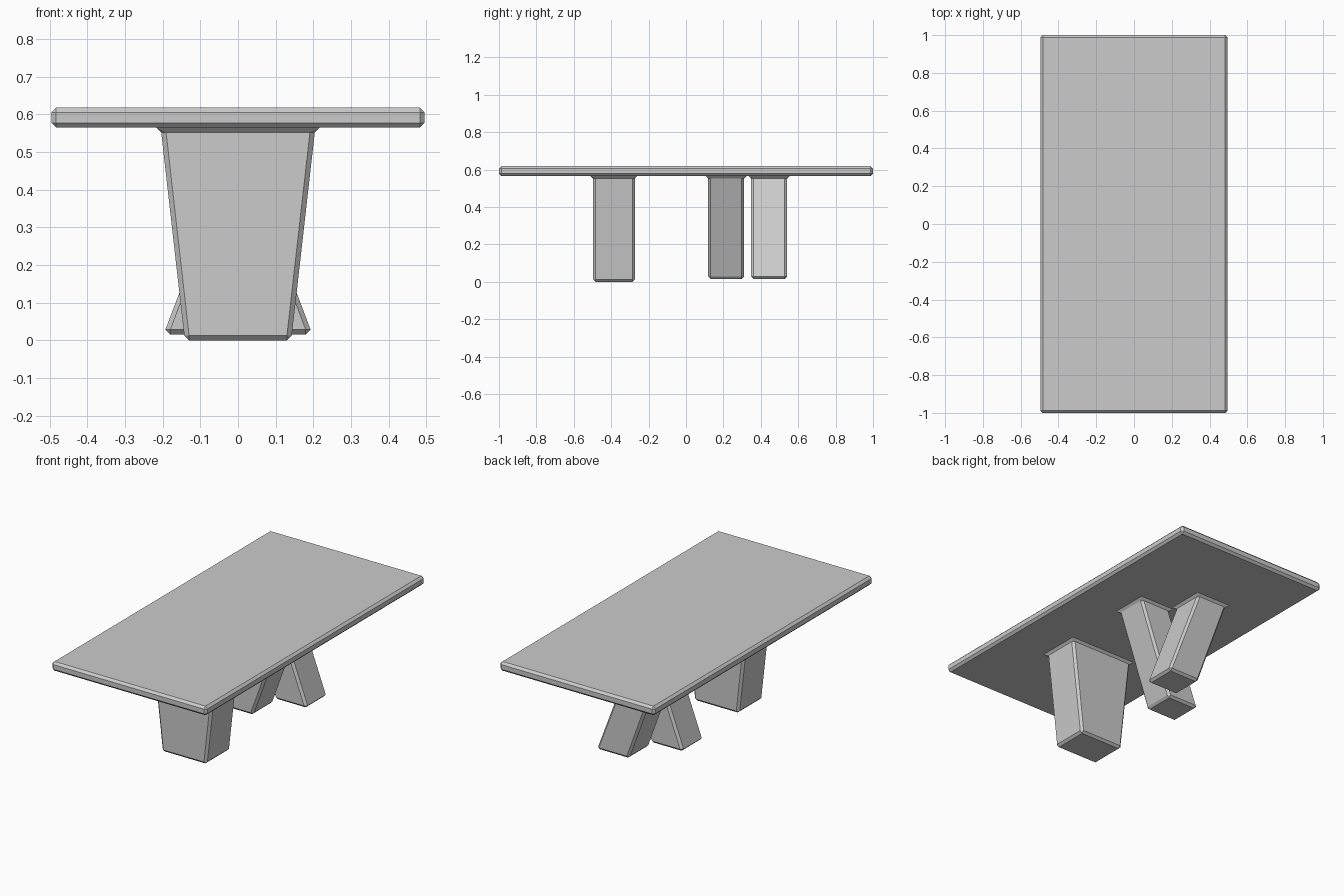
import bpy, bmesh

if "Cube" in bpy.data.objects:
    bpy.data.objects.remove(bpy.data.objects["Cube"])

C = 0.013  # chamfer width used everywhere


def make_object(name, bm):
    bmesh.ops.remove_doubles(bm, verts=bm.verts, dist=1e-5)
    bmesh.ops.recalc_face_normals(bm, faces=bm.faces)
    mesh = bpy.data.meshes.new(name)
    bm.to_mesh(mesh)
    bm.free()
    ob = bpy.data.objects.new(name, mesh)
    bpy.context.collection.objects.link(ob)
    return ob


def ring(bm, x0, x1, y0, y1, z, c):
    # rectangle with corners cut by c (c = 0 collapses to a plain rectangle)
    pts = [(x0 + c, y0), (x1 - c, y0), (x1, y0 + c), (x1, y1 - c),
           (x1 - c, y1), (x0 + c, y1), (x0, y1 - c), (x0, y0 + c)]
    return [bm.verts.new((x, y, z)) for x, y in pts]


def leg(name, bottom, top, y0, y1, z0, z1=0.565):
    # chamfered prism from bottom x-range to top x-range, flared under the top
    bm = bmesh.new()
    (a, b), (p, q) = bottom, top
    rings = [ring(bm, a + C, b - C, y0 + C, y1 - C, z0, 0),
             ring(bm, a, b, y0, y1, z0 + C, C),
             ring(bm, p, q, y0, y1, z1 - C, C),
             ring(bm, p - C, q + C, y0 - C, y1 + C, z1, 0)]
    for lo, hi in zip(rings, rings[1:]):
        for i in range(8):
            j = (i + 1) % 8
            bm.faces.new((lo[i], lo[j], hi[j], hi[i]))
    bm.faces.new(rings[0][::-1])
    return make_object(name, bm)


# table top slab with chamfered edges
bm = bmesh.new()
bmesh.ops.create_cube(bm, size=1)
bmesh.ops.scale(bm, vec=(0.992, 2.0, 0.053), verts=bm.verts)
bmesh.ops.translate(bm, vec=(0, 0, 0.5915), verts=bm.verts)
bmesh.ops.bevel(bm, geom=bm.edges[:], offset=C, segments=1, affect='EDGES')
make_object("table_top", bm)

# wide tapered leg at the front
leg("front_leg", (-0.143, 0.143), (-0.204, 0.204), -0.497, -0.274, 0.0)

# two crossed slanted legs at the back
leg("middle_leg", (-0.193, 0.012), (0.005, 0.203), 0.118, 0.31, 0.015)
leg("back_leg", (-0.012, 0.193), (-0.203, -0.005), 0.348, 0.54, 0.015)
